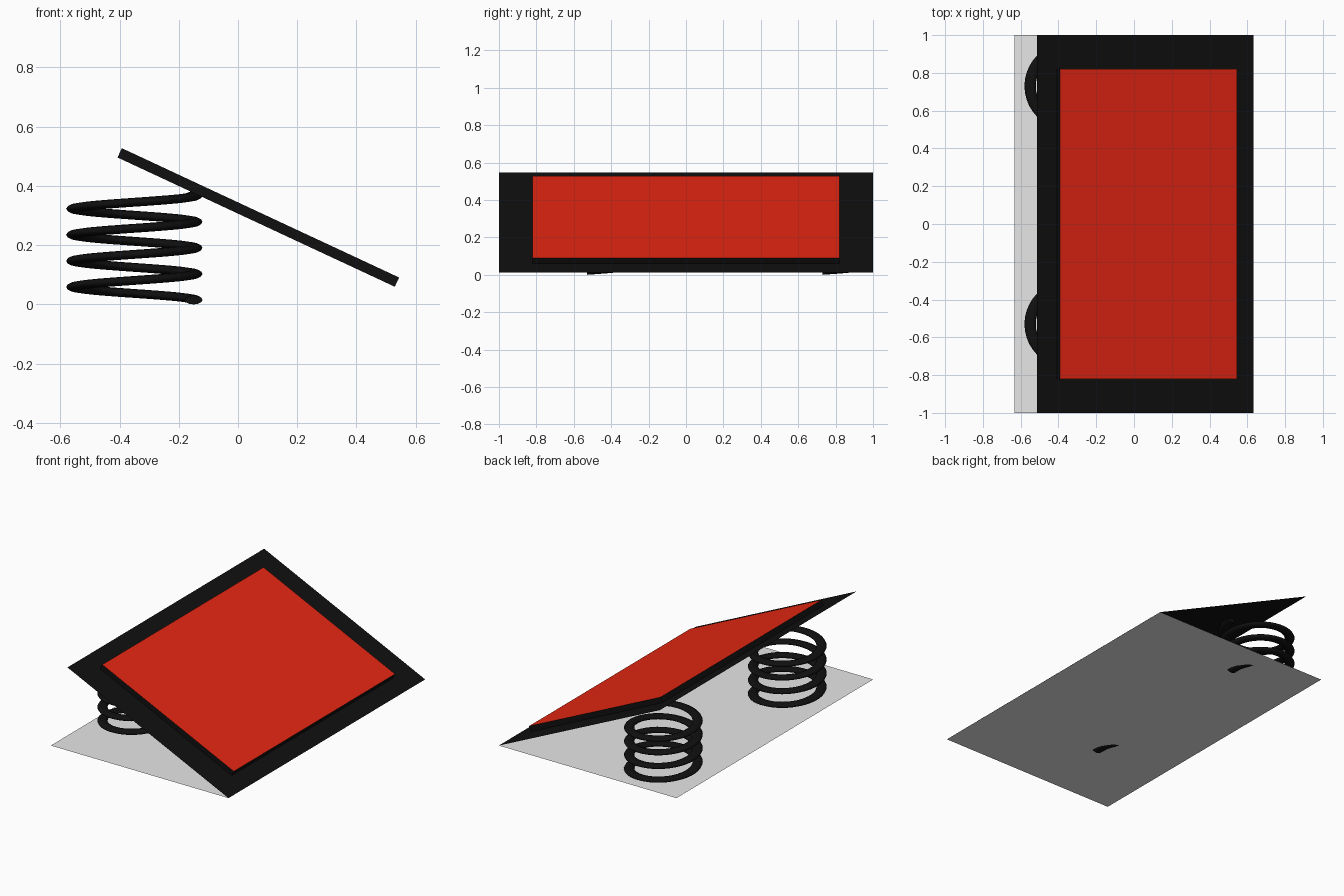
import bpy, bmesh, math
from mathutils import Matrix, Vector

if "Cube" in bpy.data.objects:
    bpy.data.objects.remove(bpy.data.objects["Cube"])

HALF = 0.6325          # half depth of base in x
LENGTH = 2 * HALF      # ramp length equals base depth
TILT = math.radians(25)
BASE_Z = 0.011


def material(name, rgb):
    m = bpy.data.materials.new(name)
    m.diffuse_color = (*rgb, 1)
    m.use_nodes = True
    m.node_tree.nodes["Principled BSDF"].inputs["Base Color"].default_value = m.diffuse_color
    return m


grey = material("light grey", (0.8, 0.8, 0.8))
black = material("black", (0.005, 0.005, 0.005))
red = material("red", (0.8, 0.02, 0.006))


def make_object(name, bm, mats):
    me = bpy.data.meshes.new(name)
    bm.to_mesh(me)
    bm.free()
    for m in mats:
        me.materials.append(m)
    ob = bpy.data.objects.new(name, me)
    bpy.context.collection.objects.link(ob)
    return ob


def sheet(name, mat):
    """Thin sheet running from the hinge line toward -x."""
    bm = bmesh.new()
    corners = [(-LENGTH, -1, 0), (0, -1, 0), (0, 1, 0), (-LENGTH, 1, 0)]
    bm.faces.new([bm.verts.new(c) for c in corners])
    ob = make_object(name, bm, [mat])
    ob.location = (HALF, 0, BASE_Z)
    return ob


# base sheet and hinged ramp sheet
sheet("base_sheet", grey)
ramp = sheet("ramp_sheet", black)
ramp.rotation_euler.y = TILT

# raised pad on the ramp: red top, black sides
near, far, low, high = 0.114, 1.147, 0.0005, 0.035
bm = bmesh.new()
bmesh.ops.create_cube(bm, size=1, matrix=Matrix.Translation((-(near + far) / 2, 0, (low + high) / 2))
                      @ Matrix.Diagonal((far - near, 1.64, high - low, 1)))
bm.normal_update()
for f in bm.faces:
    f.material_index = 1 if f.normal.z > 0.5 else 0
pad = make_object("ramp_pad", bm, [black, red])
pad.location = (HALF, 0, BASE_Z)
pad.rotation_euler.y = TILT


def spring(name, x, y, radius=0.2, wide=0.03, thick=0.015, turns=4, pitch=0.088, steps=40, sides=12):
    """Helical spring with a flattened oval wire and capped ends."""
    bm = bmesh.new()
    rings = []
    for i in range(turns * steps + 1):
        a = 2 * math.pi * i / steps
        ring = []
        for k in range(sides):
            t = 2 * math.pi * k / sides
            r = radius + wide * math.cos(t)
            z = thick + pitch * i / steps + thick * math.sin(t)
            ring.append(bm.verts.new((r * math.cos(a), r * math.sin(a), z)))
        rings.append(ring)
    for r0, r1 in zip(rings, rings[1:]):
        for k in range(sides):
            j = (k + 1) % sides
            bm.faces.new((r0[k], r0[j], r1[j], r1[k])).smooth = True
    bm.faces.new(rings[0])
    bm.faces.new(rings[-1])
    bmesh.ops.recalc_face_normals(bm, faces=bm.faces)
    ob = make_object(name, bm, [black])
    ob.location = (x, y, 0)


# two springs holding the ramp up
for label, y in (("back", 0.73), ("front", -0.53)):
    spring(label + "_spring", -0.35, y)
